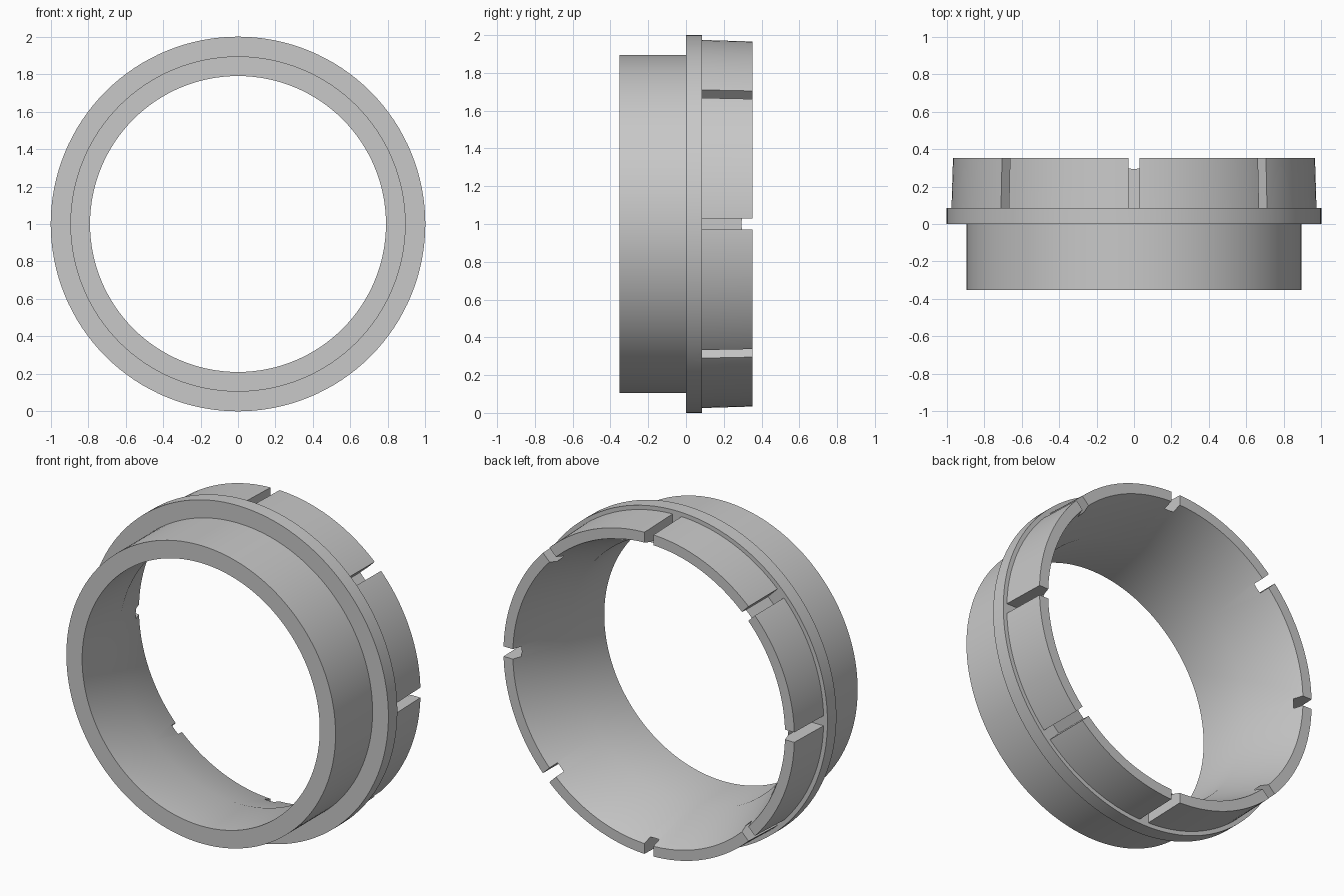
import bpy, bmesh
from math import sin, cos, tau, radians
from mathutils import Matrix, Vector

cube = bpy.data.objects.get("Cube")
if cube:
    bpy.data.objects.remove(cube, do_unlink=True)

SEGMENTS = 128
SLOTS = 8
FLANGE_BACK = 0.085
AXIS_Z = 1.0

grey = bpy.data.materials.new("plain_grey")
grey.use_nodes = True
grey.diffuse_color = (0.58, 0.58, 0.58, 1)
grey.node_tree.nodes["Principled BSDF"].inputs["Base Color"].default_value = grey.diffuse_color


def add_object(name, bm):
    bmesh.ops.recalc_face_normals(bm, faces=bm.faces)
    mesh = bpy.data.meshes.new(name)
    bm.to_mesh(mesh)
    bm.free()
    mesh.materials.append(grey)
    obj = bpy.data.objects.new(name, mesh)
    obj.location.z = AXIS_Z
    bpy.context.collection.objects.link(obj)
    return obj


def lathe(name, profile):
    """Turn a closed (radius, y) profile around the y axis."""
    bm = bmesh.new()
    rings = []
    for i in range(SEGMENTS):
        a = tau * i / SEGMENTS
        rings.append([bm.verts.new((r * sin(a), y, r * cos(a))) for r, y in profile])
    for i, ring in enumerate(rings):
        following = rings[(i + 1) % SEGMENTS]
        for j in range(len(profile)):
            k = (j + 1) % len(profile)
            bm.faces.new((ring[j], ring[k], following[k], following[j]))
    return add_object(name, bm)


# Collar: front sleeve, flange, tapered rear skirt, straight then flared bore
collar = lathe("slotted_collar", [
    (0.79, -0.352), (0.895, -0.352),
    (0.895, 0.0), (1.0, 0.0),
    (1.0, FLANGE_BACK), (0.975, FLANGE_BACK),
    (0.967, 0.352), (0.905, 0.352),
    (0.79, 0.0),
])

# Slot cutters: evenly spaced boxes behind the flange
floor, reach, depth, width = 0.886, 0.3, 0.4, 0.06
bm = bmesh.new()
for i in range(SLOTS):
    spin = Matrix.Rotation(tau * i / SLOTS, 4, 'Y')
    place = Matrix.Translation(Vector((0, FLANGE_BACK + depth / 2, floor + reach / 2)))
    size = Matrix.Diagonal((width, depth, reach, 1))
    bmesh.ops.create_cube(bm, size=1, matrix=spin @ place @ size)
cutter = add_object("slot_cutter", bm)
cutter.hide_render = True

cut = collar.modifiers.new("slots", 'BOOLEAN')
cut.operation = 'DIFFERENCE'
cut.solver = 'EXACT'
cut.object = cutter

bpy.ops.object.select_all(action='DESELECT')
collar.select_set(True)
bpy.context.view_layer.objects.active = collar
bpy.ops.object.modifier_apply(modifier=cut.name)
bpy.data.objects.remove(cutter, do_unlink=True)

# Smooth round walls with crisp rims and slots
bpy.ops.object.shade_smooth_by_angle(angle=radians(30))
